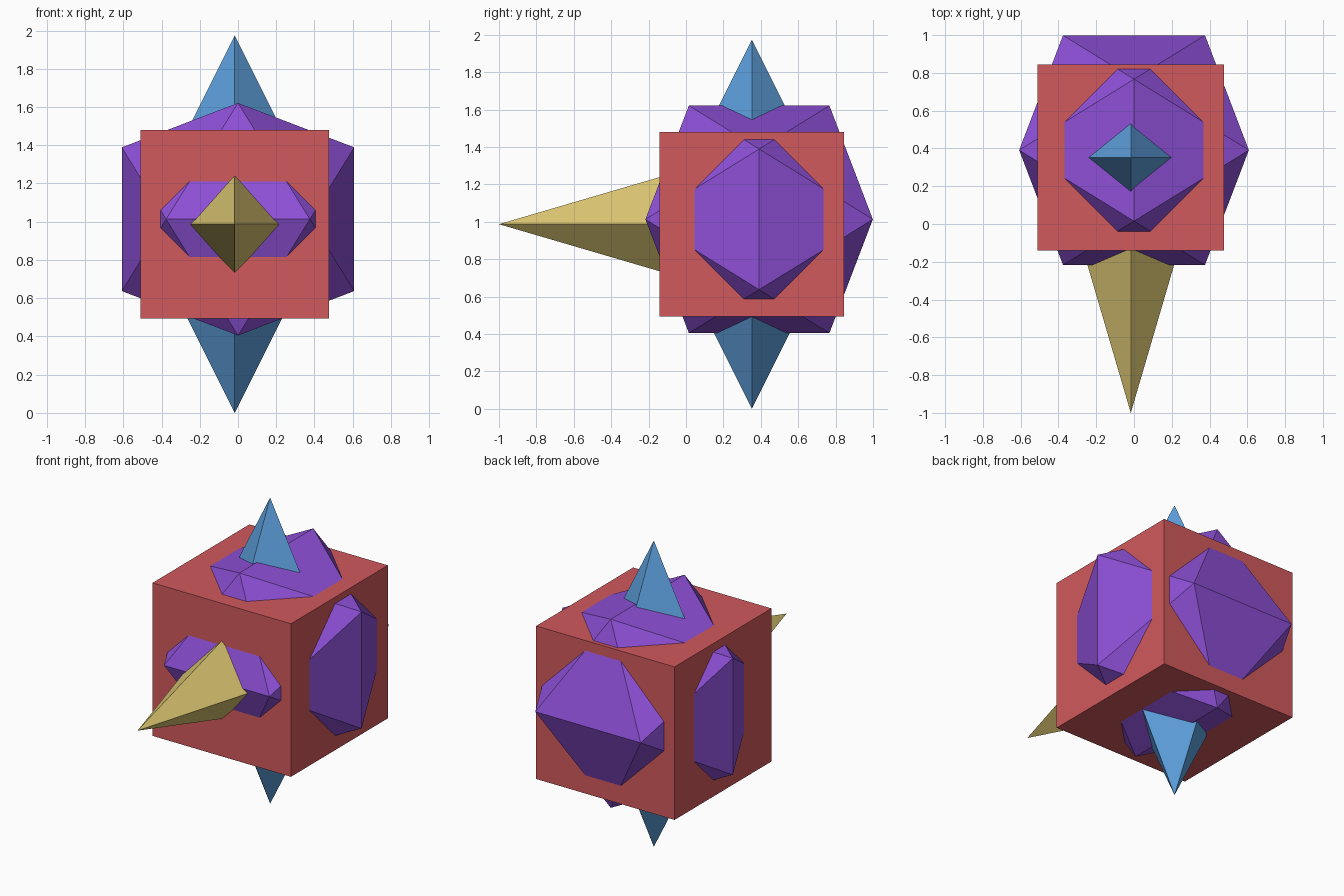
import bpy, bmesh
from math import pi, sqrt
from mathutils import Matrix

if "Cube" in bpy.data.objects:
    bpy.data.objects.remove(bpy.data.objects["Cube"])

U = 0.987                       # cube edge length
CENTRE = (-0.017, 0.352, 0.987)


def finish(name, bm, colour, location):
    bmesh.ops.recalc_face_normals(bm, faces=bm.faces)
    mesh = bpy.data.meshes.new(name)
    bm.to_mesh(mesh)
    bm.free()
    mat = bpy.data.materials.new(name + "_colour")
    mat.diffuse_color = (*colour, 1)
    mat.use_nodes = True
    mat.node_tree.nodes["Principled BSDF"].inputs["Base Color"].default_value = mat.diffuse_color
    mesh.materials.append(mat)
    obj = bpy.data.objects.new(name, mesh)
    obj.location = location
    bpy.context.collection.objects.link(obj)


def pyramid(bm, radius, height, rotation):
    # Four-sided pyramid with its base centred on the origin
    bmesh.ops.create_cone(bm, cap_ends=True, segments=4, radius1=radius,
                          radius2=0, depth=height,
                          matrix=rotation @ Matrix.Translation((0, 0, height / 2)))


# Red cube
bm = bmesh.new()
bmesh.ops.create_cube(bm, size=U)
finish("cube", bm, (0.64, 0.10, 0.11), CENTRE)

# Purple icosahedron: corners of three mutually perpendicular golden rectangles
bm = bmesh.new()
long = 0.608
short = long * 2 / (1 + sqrt(5))
for s in (-short, short):
    for l in (-long, long):
        for corner in ((l, 0, s), (s, l, 0), (0, s, l)):
            bm.verts.new(corner)
bmesh.ops.convex_hull(bm, input=bm.verts)
finish("icosahedron", bm, (0.27, 0.08, 0.68), (0, 0.391, 1.013))

# Blue double pyramid, points up and down
bm = bmesh.new()
for angle in (0, pi):
    pyramid(bm, U / 2, U, Matrix.Rotation(angle, 4, 'X'))
bmesh.ops.remove_doubles(bm, verts=bm.verts, dist=1e-4)
base = [f for f in bm.faces if len(f.verts) == 4]
bmesh.ops.delete(bm, geom=base, context='FACES_ONLY')
finish("double_pyramid", bm, (0.11, 0.35, 0.72), CENTRE)

# Yellow spike pointing to the front
bm = bmesh.new()
pyramid(bm, 0.396, 1.352, Matrix.Rotation(pi / 2, 4, 'X'))
finish("front_spike", bm, (0.72, 0.57, 0.17), CENTRE)
